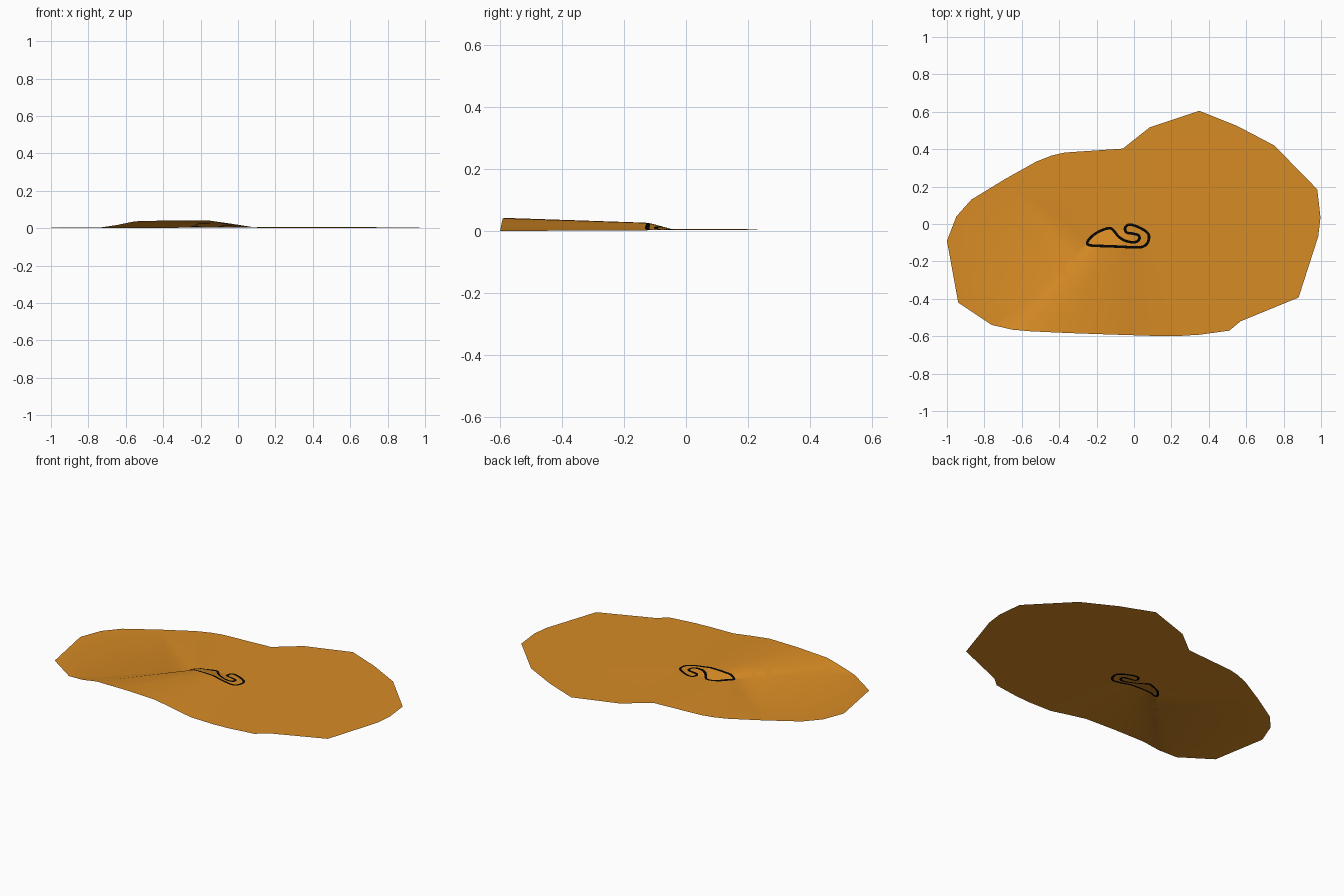
import bpy, bmesh
from mathutils import Vector
from mathutils.geometry import delaunay_2d_cdt

cube = bpy.data.objects.get("Cube")
if cube:
    bpy.data.objects.remove(cube)

# Rim of the land, clockwise from the west
RIM = [(-1, -.09), (-.95, .04), (-.87, .13), (-.69, .24), (-.52, .335), (-.44, .366),
       (-.37, .382), (-.06, .403), (.083, .516), (.35, .605), (.55, .525), (.75, .42),
       (.98, .185), (.997, .035), (.985, -.067), (.88, -.393), (.57, -.52), (.51, -.57),
       (.35, -.592), (.25, -.598), (.1, -.598), (-.03, -.594), (-.15, -.59), (-.35, -.583),
       (-.55, -.574), (-.65, -.565), (-.76, -.54), (-.94, -.42), (-.98, -.2)]
# Centre line of the circuit, clockwise from the west tip
TRACK = [(-.25, -.098), (-.222, -.063), (-.18, -.037), (-.13, -.022), (-.105, -.04),
         (-.08, -.07), (-.04, -.092), (.005, -.097), (.028, -.082), (.024, -.06),
         (-.01, -.051), (-.04, -.045), (-.048, -.022), (-.027, -.003), (.015, -.013),
         (.06, -.037), (.08, -.062), (.073, -.1), (.05, -.12), (.01, -.125),
         (-.08, -.121), (-.16, -.118), (-.235, -.114)]
# Hill cross-section: x beside the circuit, x at the rim, share of full height
RIDGE = [(-.265, -.76, 0), (-.238, -.65, .45), (-.218, -.55, .9), (-.15, -.35, 1),
         (-.08, -.15, .96), (-.03, -.03, .55), (.05, .1, .06), (.1, .25, 0)]
NEAR, FAR = -.12, -.58


def clamp(v):
    return max(0.0, min(1.0, v))


def lerp(a, b, t):
    return a + (b - a) * t


def height(x, y):
    """Gently tilted plain with a hill that fans out to the south."""
    t = clamp((y - NEAR) / (FAR - NEAR))
    base = .003 + .005 * y
    top = lerp(.024, .042, t) * clamp((-.035 - y) / .085)
    for a, b in zip(RIDGE, RIDGE[1:]):
        xa, xb = lerp(a[0], a[1], t), lerp(b[0], b[1], t)
        if xa <= x <= xb:
            return base + top * lerp(a[2], b[2], (x - xa) / (xb - xa))
    return base


def smooth_loop(points, steps):
    """Closed Catmull-Rom curve through the points."""
    pts = [Vector(p) for p in points]
    n, out = len(pts), []
    for i in range(n):
        a, b, c, d = (pts[(i + k) % n] for k in (-1, 0, 1, 2))
        for s in range(steps):
            t = s / steps
            out.append(b + (c - a) * t / 2 + (2 * a - 5 * b + 4 * c - d) * t * t / 2
                       + (3 * b - a - 3 * c + d) * t ** 3 / 2)
    return out


def offset_loop(loop, dist):
    n, out = len(loop), []
    for i, p in enumerate(loop):
        along = (loop[(i + 1) % n] - loop[i - 1]).normalized()
        out.append(p + Vector((along.y, -along.x)) * dist)
    return out


def material(name, color):
    mat = bpy.data.materials.new(name)
    mat.use_nodes = True
    mat.diffuse_color = color
    bsdf = mat.node_tree.nodes["Principled BSDF"]
    bsdf.inputs["Base Color"].default_value = color
    bsdf.inputs["Roughness"].default_value = .9
    return mat


# Nested outlines: rim, outer kerb, inner kerb
centre = smooth_loop(TRACK[::-1], 4)
outlines = [[Vector(p) for p in RIM[::-1]], offset_loop(centre, .007), offset_loop(centre, -.007)]
points, loops = [], []
for outline in outlines:
    loops.append(list(range(len(points), len(points) + len(outline))))
    points += outline

# Extra points along the hill rays
for i in range(1, 8):
    t = i / 8
    points += [Vector((lerp(a, b, t), lerp(NEAR, FAR, t))) for a, b, _ in RIDGE]

verts, _, faces, _, _, sources = delaunay_2d_cdt(points, [], loops, 1, 1e-5, True)


def build(name, depth, mat):
    """Make one part from the triangles lying inside that many outlines."""
    bm = bmesh.new()
    bvs = [bm.verts.new((v.x, v.y, height(v.x, v.y))) for v in verts]
    for face, src in zip(faces, sources):
        if len(set(src)) == depth:
            bm.faces.new([bvs[i] for i in face]).smooth = True
    bmesh.ops.delete(bm, geom=[v for v in bm.verts if not v.link_faces], context='VERTS')
    mesh = bpy.data.meshes.new(name)
    bm.to_mesh(mesh)
    bm.free()
    mesh.materials.append(mat)
    bpy.context.collection.objects.link(bpy.data.objects.new(name, mesh))


sand = material("ochre_sand", (.68, .258, .018, 1))
asphalt = material("black_asphalt", (.001, .001, .001, 1))
build("land", 1, sand)
build("circuit", 2, asphalt)
build("infield", 3, sand)
